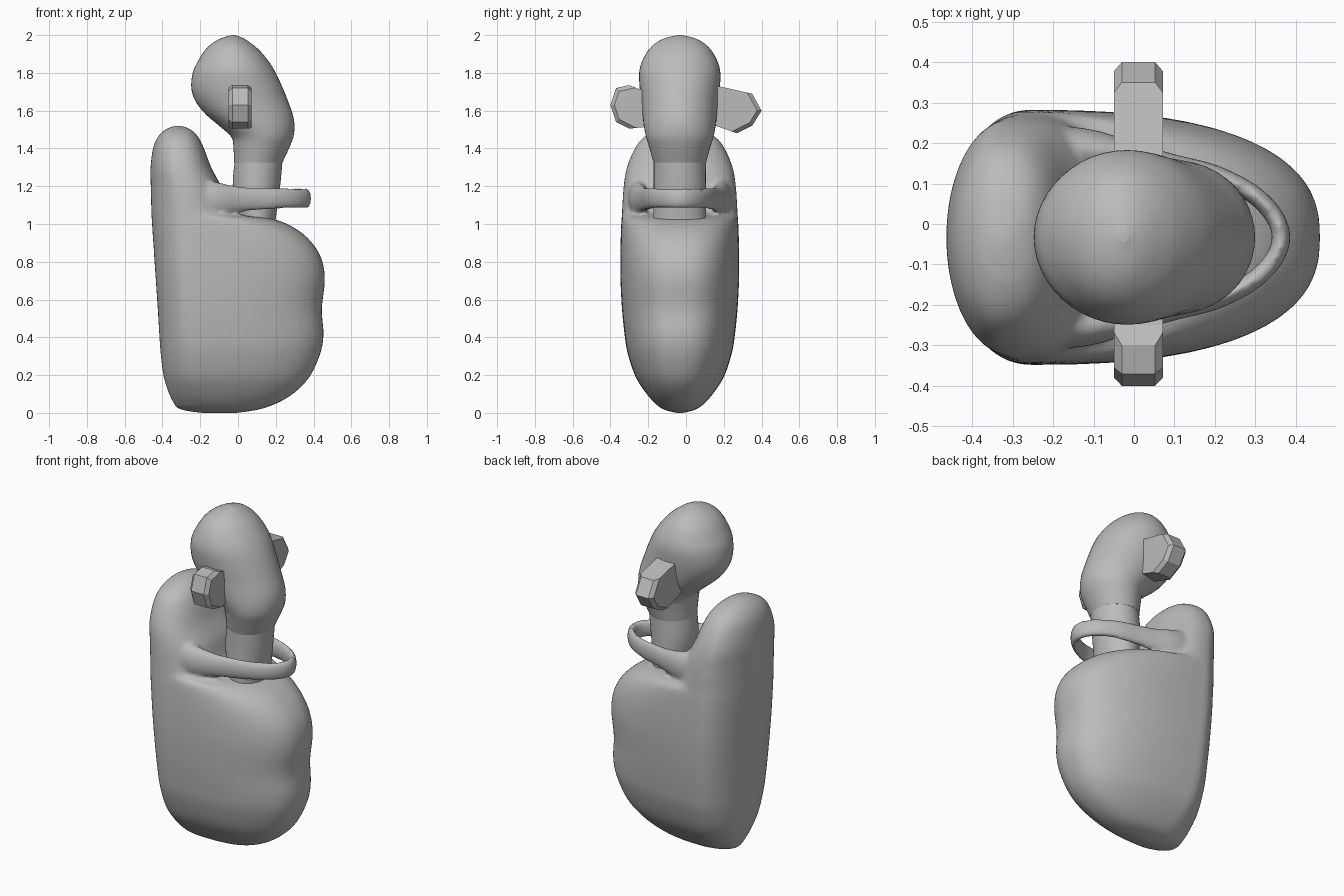
import bpy, bmesh, math
from mathutils import Vector

if "Cube" in bpy.data.objects:
    bpy.data.objects.remove(bpy.data.objects["Cube"])

YC = -0.033   # y of the symmetry plane of body and head

grey = bpy.data.materials.new("plain grey")
grey.diffuse_color = (0.5, 0.5, 0.5, 1)
grey.use_nodes = True
grey.node_tree.nodes["Principled BSDF"].inputs["Base Color"].default_value = grey.diffuse_color


def resample(rows, n):
    """Catmull-Rom interpolation of rows of numbers."""
    out = []
    for i in range(len(rows) - 1):
        p = [rows[max(0, min(len(rows) - 1, i + k))] for k in (-1, 0, 1, 2)]
        for s in range(n):
            t = s / n
            out.append([0.5 * (2 * b + (c - a) * t + (2 * a - 5 * b + 4 * c - d) * t * t
                               + (3 * b - a - 3 * c + d) * t ** 3)
                        for a, b, c, d in zip(*p)])
    out.append(list(rows[-1]))
    return out


def loft(bm, rings):
    vs = [[bm.verts.new(p) for p in r] for r in rings]
    n = len(vs[0])
    for a, b in zip(vs, vs[1:]):
        for i in range(n):
            j = (i + 1) % n
            bm.faces.new((a[i], a[j], b[j], b[i]))
    bm.faces.new(vs[0][::-1])
    bm.faces.new(vs[-1])


def finish(name, bm, smooth=True):
    bmesh.ops.recalc_face_normals(bm, faces=bm.faces)
    me = bpy.data.meshes.new(name)
    bm.to_mesh(me)
    bm.free()
    me.materials.append(grey)
    for f in me.polygons:
        f.use_smooth = smooth and len(f.vertices) == 4
    ob = bpy.data.objects.new(name, me)
    bpy.context.collection.objects.link(ob)
    return ob


def body_ring(z, x0, x1, w, n=64):
    """Cross-section: round at the back, fuller and tapering to the belly."""
    size = x1 - x0
    xw = x0 + max(0.2 * size, min(0.18, 0.45 * size))
    pts = []
    for i in range(n):
        t = 2 * math.pi * i / n
        c, s = math.cos(t), math.sin(t)
        e = 2 / 2.5 if c > 0 else 1
        u = math.copysign(abs(c) ** e, c)
        v = math.copysign(abs(s) ** e, s)
        pts.append((xw + u * (x1 - xw if c > 0 else xw - x0), YC + v * w, z))
    return pts


def oval_ring(z, x0, x1, w, n=48):
    return [((x0 + x1) / 2 + (x1 - x0) / 2 * math.cos(2 * math.pi * i / n),
             YC + w * math.sin(2 * math.pi * i / n), z) for i in range(n)]


# Body with back hump and belly: z, x min, x max, half width
body_rows = [
    (0, -.2, 0, .02), (.02, -.31, .12, .09), (.06, -.345, .225, .14),
    (.12, -.372, .315, .19), (.2, -.395, .385, .238), (.32, -.41, .438, .277),
    (.42, -.417, .453, .293), (.55, -.425, .444, .306), (.7, -.435, .46, .314),
    (.8, -.442, .447, .315), (.88, -.447, .408, .314), (.95, -.452, .342, .312),
    (1.0, -.455, .26, .31), (1.03, -.457, .17, .308), (1.05, -.458, .02, .306),
    (1.08, -.459, -.05, .305), (1.2, -.462, -.09, .297), (1.3, -.463, -.142, .28),
    (1.4, -.45, -.18, .238), (1.46, -.425, -.21, .19), (1.5, -.385, -.25, .115),
    (1.52, -.335, -.3, .02)]
bm = bmesh.new()
loft(bm, [body_ring(*r) for r in resample(body_rows, 4)])

# Arms joined in a loop at the front: x, y, z, half thickness, half height
half = [(-.27, .2, 1.13, .08, .14), (-.12, .215, 1.13, .055, .095),
        (0, .197, 1.13, .036, .07), (.1, .178, 1.132, .027, .061),
        (.2, .155, 1.134, .024, .056), (.29, .11, 1.135, .023, .054),
        (.345, .055, 1.135, .023, .054)]
path = half + [(.364, 0, 1.135, .023, .054)] + [(x, -y, z, a, b) for x, y, z, a, b in half[::-1]]
path = resample(path, 4)
rings = []
for i, (x, y, z, a, b) in enumerate(path):
    p, q = path[max(i - 1, 0)], path[min(i + 1, len(path) - 1)]
    d = Vector((q[0] - p[0], q[1] - p[1], 0)).normalized()
    side = Vector((d.y, -d.x, 0)) * a
    rings.append([Vector((x, y + YC, z)) + side * math.cos(t) + Vector((0, 0, b * math.sin(t)))
                  for t in (2 * math.pi * k / 20 for k in range(20))])
loft(bm, rings)
body = finish("body_with_arms", bm)

# Fuse body and arms into one soft skin
rm = body.modifiers.new("fuse", 'REMESH')
rm.mode = 'VOXEL'
rm.voxel_size = 0.012
rm.use_smooth_shade = True
sm = body.modifiers.new("soften", 'SMOOTH')
sm.factor = 0.5
sm.iterations = 6

# Neck
neck_rows = [(1.0, 0, .2, .138), (1.03, 0, .2, .14), (1.19, -.028, .222, .138),
             (1.34, -.016, .236, .138)]
bm = bmesh.new()
loft(bm, [oval_ring(*r) for r in resample(neck_rows, 4)])
finish("neck", bm)

# Head
head_rows = [
    (1.325, -.02, .235, .139), (1.4, -.024, .27, .16), (1.46, -.035, .293, .178),
    (1.52, -.1, .299, .19), (1.58, -.17, .29, .197), (1.65, -.225, .265, .204),
    (1.72, -.247, .237, .212), (1.8, -.24, .2, .215), (1.86, -.213, .163, .2),
    (1.92, -.175, .113, .167), (1.96, -.132, .065, .125), (1.985, -.085, .025, .075),
    (2.0, -.035, -.015, .012)]
bm = bmesh.new()
loft(bm, [oval_ring(*r) for r in resample(head_rows, 5)])
finish("head", bm)


# Ears: bevelled slabs cut from a (y, z) outline
def ear(name, outline):
    bm = bmesh.new()
    f = bm.faces.new([bm.verts.new((-.05, y, z)) for y, z in outline])
    ext = bmesh.ops.extrude_face_region(bm, geom=[f])
    top = [v for v in ext["geom"] if isinstance(v, bmesh.types.BMVert)]
    bmesh.ops.translate(bm, verts=top, vec=(.122, 0, 0))
    rim = [e for e in bm.edges if abs(e.verts[0].co.x - e.verts[1].co.x) < 1e-4
           and min(abs(v.co.y) for v in e.verts) > .25]
    bmesh.ops.bevel(bm, geom=rim, offset=.02, segments=1, affect='EDGES')
    finish(name, bm, smooth=False)


ear("ear_back", [(.1, 1.74), (.17, 1.73), (.35, 1.69), (.4, 1.6), (.35, 1.52),
                 (.27, 1.48), (.1, 1.54)])
ear("ear_front", [(-.15, 1.70), (-.25, 1.715), (-.3, 1.735), (-.37, 1.72), (-.4, 1.63),
                  (-.37, 1.54), (-.3, 1.505), (-.15, 1.52)])
